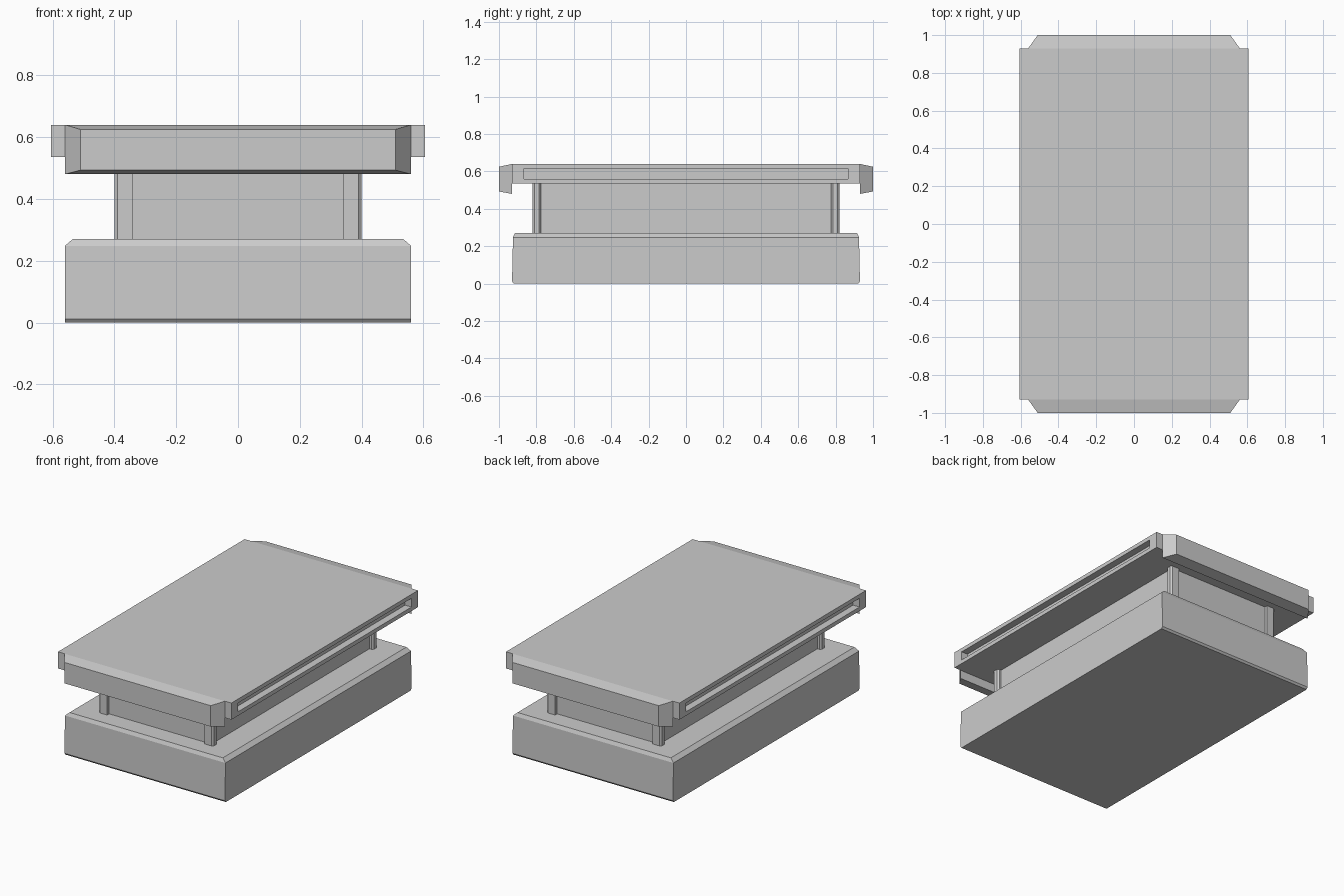
import bpy, bmesh

if "Cube" in bpy.data.objects:
    bpy.data.objects.remove(bpy.data.objects["Cube"])


def finish(name, bm):
    bmesh.ops.recalc_face_normals(bm, faces=bm.faces[:])
    mesh = bpy.data.meshes.new(name)
    bm.to_mesh(mesh)
    bm.free()
    obj = bpy.data.objects.new(name, mesh)
    bpy.context.collection.objects.link(obj)
    return obj


def loft(name, rings):
    """Closed solid through matching rings of 3D points."""
    bm = bmesh.new()
    loops = [[bm.verts.new(p) for p in ring] for ring in rings]
    n = len(loops[0])
    for a, b in zip(loops, loops[1:]):
        for i in range(n):
            j = (i + 1) % n
            bm.faces.new((a[i], a[j], b[j], b[i]))
    bm.faces.new(loops[0][::-1])
    bm.faces.new(loops[-1])
    return finish(name, bm)


def rect(x, y, z):
    return [(-x, -y, z), (x, -y, z), (x, y, z), (-x, y, z)]


# Plinth with chamfered top edge and small bottom bevel at the ends
loft("base", [rect(0.56, 0.92, 0), rect(0.56, 0.93, 0.012),
              rect(0.56, 0.925, 0.248), rect(0.535, 0.915, 0.27)])

# Recessed middle body
loft("body", [rect(0.375, 0.80, 0.265), rect(0.375, 0.80, 0.535)])

# Corner posts with a clipped outer corner
post = [(0.34, 0.775), (0.39, 0.775), (0.40, 0.785),
        (0.40, 0.81), (0.39, 0.82), (0.34, 0.82)]
for sx in (-1, 1):
    for sy in (-1, 1):
        side = ("left" if sx < 0 else "right") + ("_front" if sy < 0 else "_back")
        loft("corner_post_" + side,
             [[(sx * x, sy * y, z) for x, y in post] for z in (0.265, 0.535)])

# Lid slab with a long recessed slot in each side
lid = loft("lid", [rect(0.605, 0.93, 0.535), rect(0.605, 0.93, 0.64)])
bm = bmesh.new()
bm.from_mesh(lid.data)
for face in [f for f in bm.faces if abs(f.normal.x) > 0.9]:
    s = 1 if face.normal.x > 0 else -1
    for depth in (0.0, 0.045):
        bmesh.ops.inset_individual(bm, faces=[face], thickness=0.005)
        for v in face.verts:
            v.co.x = s * (0.605 - depth)
            v.co.y = 0.865 if v.co.y > 0 else -0.865
            v.co.z = 0.615 if v.co.z > 0.5875 else 0.56
bm.to_mesh(lid.data)
bm.free()

# Tapered end caps hanging below the lid
for s, side in ((-1, "front"), (1, "back")):
    rings = [[(-x, s * y, lo), (x, s * y, lo), (x, s * y, hi), (-x, s * y, hi)]
             for x, y, lo, hi in ((0.56, 0.93, 0.48, 0.64), (0.51, 1.0, 0.493, 0.625))]
    loft("end_cap_" + side, rings)
